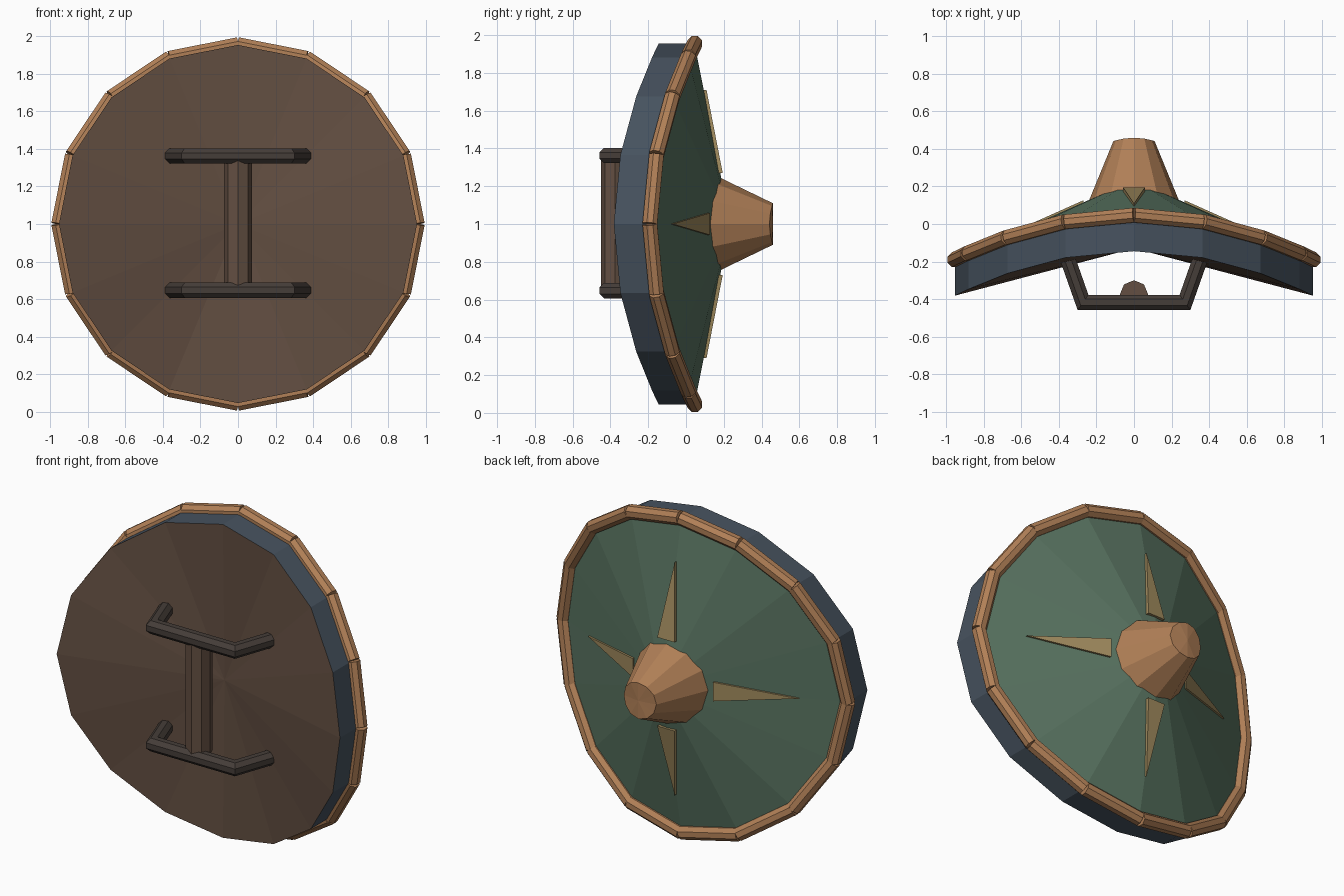
import bpy, bmesh
from math import sin, cos, pi
from mathutils import Vector

if "Cube" in bpy.data.objects:
    bpy.data.objects.remove(bpy.data.objects["Cube"])


def material(name, rgb):
    m = bpy.data.materials.new(name)
    m.use_nodes = True
    m.diffuse_color = (*rgb, 1)
    m.node_tree.nodes["Principled BSDF"].inputs["Base Color"].default_value = (*rgb, 1)
    return m


green = material("painted green", (0.10, 0.175, 0.12))
copper = material("copper", (0.44, 0.215, 0.095))
steel = material("blue grey steel", (0.063, 0.086, 0.115))
wood = material("brown wood", (0.125, 0.078, 0.054))
iron = material("dark iron", (0.06, 0.047, 0.04))
gold = material("dull gold", (0.35, 0.255, 0.11))


def loft(name, rings, mats, centres=None):
    """Skin rings of points; end caps fan to centres, or are single faces."""
    bm = bmesh.new()
    rows = [[bm.verts.new(p) for p in ring] for ring in rings]
    n = len(rows[0])
    for a, b in zip(rows, rows[1:]):
        for i in range(n):
            j = (i + 1) % n
            bm.faces.new((a[i], a[j], b[j], b[i]))
    for k, row in enumerate((rows[0], rows[-1])):
        index = min(k + 1, len(mats) - 1)
        if centres:
            c = bm.verts.new(centres[k])
            caps = [bm.faces.new((row[i], row[(i + 1) % n], c)) for i in range(n)]
        else:
            caps = [bm.faces.new(row)]
        for f in caps:
            f.material_index = index
    bmesh.ops.recalc_face_normals(bm, faces=bm.faces)
    me = bpy.data.meshes.new(name)
    bm.to_mesh(me)
    bm.free()
    for m in mats:
        me.materials.append(m)
    ob = bpy.data.objects.new(name, me)
    bpy.context.collection.objects.link(ob)
    return ob


def tube(name, path, up, r, mat, turn=pi / 8, sides=8):
    """Mitred faceted bar along a path, with 'up' square to the path."""
    path, up = [Vector(p) for p in path], Vector(up).normalized()
    dirs = [(b - a).normalized() for a, b in zip(path, path[1:])]
    rings = []
    for k, p in enumerate(path):
        d0, d1 = dirs[max(k - 1, 0)], dirs[min(k, len(dirs) - 1)]
        s0, s1 = d0.cross(up), d1.cross(up)
        side = (s0 + s1).normalized()
        side /= side.dot(s0)
        angles = [turn + 2 * pi * i / sides for i in range(sides)]
        rings.append([p + r * (up * cos(t) + side * sin(t)) for t in angles])
    return loft(name, rings, [mat])


def ring(radius, y, bend, sides):
    """Ring around the y axis whose sides sweep back with x squared."""
    pts = []
    for i in range(sides):
        t = 2 * pi * i / sides
        x = radius * cos(t)
        pts.append(Vector((x, y - bend * x * x, 1 + radius * sin(t))))
    return pts


# Curved shield board: steel edge, wooden back, green face
BEND, SIDES, APEX = 0.26, 16, 0.235
loft("shield_board",
     [ring(0.955, -0.145, BEND, SIDES), ring(0.955, 0.045, BEND, SIDES)],
     [steel, wood, green], [(0, -0.13, 1), (0, APEX, 1)])

# Rim of separate straight bars
corners = ring(0.957, 0.047, BEND, SIDES)
for i, a in enumerate(corners):
    b = corners[(i + 1) % SIDES]
    mid = (a + b) / 2
    tube(f"rim_bar_{i + 1}", [a, b], (mid.x, 0, mid.z - 1), 0.042, copper)

# Central boss
loft("boss", [ring(0.255, 0.16, 1.1, 12), ring(0.11, 0.46, 1.5, 12)],
     [copper], [(0, 0.1, 1), (0, 0.46, 1)])

# Four pointed plates lying on the face
for name, dx, dz, slope in (("left", 1, 0, 0.447), ("right", -1, 0, 0.447),
                            ("top", 0, 1, 0.195), ("bottom", 0, -1, 0.195)):
    def point(r, w, lift):
        return Vector((dx * r - dz * w, APEX - slope * r + lift, 1 + dz * r + dx * w))
    outline = ((0.27, -0.058), (0.71, 0), (0.27, 0.058))
    loft(name + "_spike", [[point(r, w, h) for r, w in outline] for h in (-0.02, 0.012)], [gold])

# Two handle brackets and the grip between them
for name, z in (("upper", 1.363), ("lower", 0.647)):
    tube(name + "_bracket",
         [(-0.37, -0.14, z), (-0.272, -0.418, z), (0.272, -0.418, z), (0.37, -0.14, z)],
         (0, 0, 1), 0.044, iron)
tube("grip", [(0, -0.375, 0.66), (0, -0.375, 1.34)], (0, 1, 0), 0.075, wood, turn=0)
